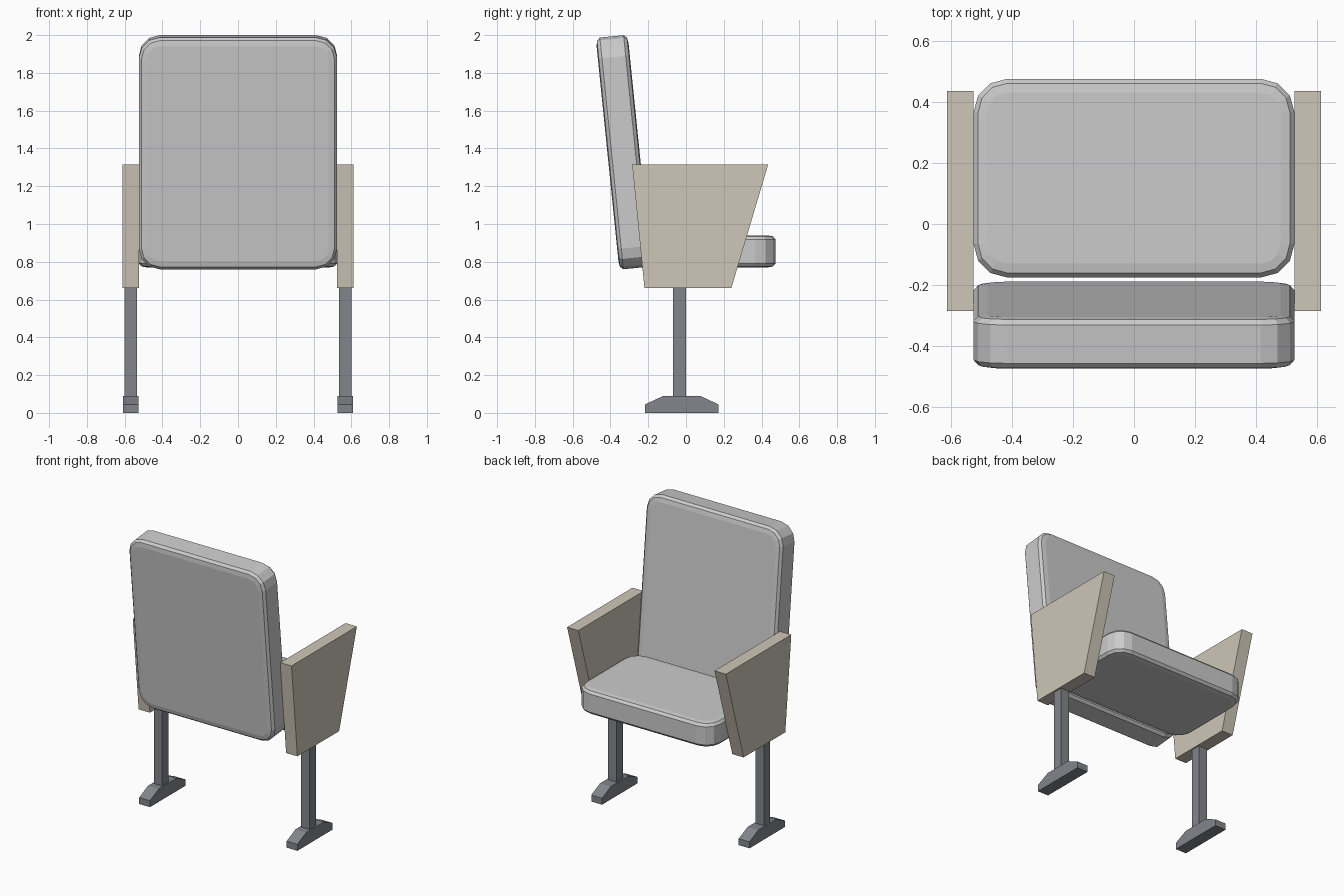
import bpy, bmesh
from math import radians, sin, cos, pi

if "Cube" in bpy.data.objects:
    bpy.data.objects.remove(bpy.data.objects["Cube"])


def material(name, rgb):
    m = bpy.data.materials.new(name)
    m.diffuse_color = (*rgb, 1)
    m.use_nodes = True
    m.node_tree.nodes["Principled BSDF"].inputs["Base Color"].default_value = m.diffuse_color
    return m


WOOD = material("beige_panel", (0.62, 0.57, 0.48))
METAL = material("dark_metal", (0.23, 0.235, 0.26))


def finish(name, bm, mat=None):
    bmesh.ops.recalc_face_normals(bm, faces=bm.faces)
    me = bpy.data.meshes.new(name)
    bm.to_mesh(me)
    bm.free()
    ob = bpy.data.objects.new(name, me)
    bpy.context.collection.objects.link(ob)
    if mat:
        me.materials.append(mat)
    return ob


def rounded_rect(hx, hy, r, seg=3):
    """Outline of a rectangle with rounded corners."""
    pts = []
    for i, (sx, sy) in enumerate([(1, 1), (-1, 1), (-1, -1), (1, -1)]):
        for k in range(seg + 1):
            a = (i + k / seg) * pi / 2
            pts.append((sx * (hx - r) + r * cos(a), sy * (hy - r) + r * sin(a)))
    return pts


def cushion(name, width, length, thick, loc, tilt=0):
    """Padded slab: rounded outline lofted through a soft edge profile."""
    edge = [(0.045, 0.0), (0.015, 0.005), (0.0, 0.022)]
    levels = [(i, z - thick / 2) for i, z in edge]
    levels += [(i, -z) for i, z in reversed(levels)]
    bm = bmesh.new()
    rings = [[bm.verts.new((x, y, z))
              for x, y in rounded_rect(width / 2 - i, length / 2 - i, 0.11 - i)]
             for i, z in levels]
    n = len(rings[0])
    for a, b in zip(rings, rings[1:]):
        for k in range(n):
            bm.faces.new((a[k], a[(k + 1) % n], b[(k + 1) % n], b[k]))
    bm.faces.new(rings[0])
    bm.faces.new(rings[-1])
    ob = finish(name, bm)
    ob.location = loc
    ob.rotation_euler.x = tilt
    return ob


def side_plate(name, profile, x0, x1, mat):
    """Extrude a (y, z) profile between two x positions."""
    bm = bmesh.new()
    a = [bm.verts.new((x0, y, z)) for y, z in profile]
    b = [bm.verts.new((x1, y, z)) for y, z in profile]
    n = len(profile)
    for k in range(n):
        bm.faces.new((a[k], a[(k + 1) % n], b[(k + 1) % n], b[k]))
    bm.faces.new(a)
    bm.faces.new(b)
    return finish(name, bm, mat)


# Cushions
cushion("seat", 1.05, 0.65, 0.17, (0, 0.15, 0.855))
cushion("backrest", 1.05, 1.233, 0.17, (0, -0.331, 1.38), radians(95.8))

# Armrest panel, leg and foot on each side
ARM = [(-0.285, 1.315), (0.435, 1.315), (0.24, 0.66), (-0.22, 0.66)]
LEG = [(-0.07, 0.09), (0.0, 0.09), (0.0, 0.66), (-0.07, 0.66)]
FOOT = [(-0.217, 0), (0.172, 0), (0.172, 0.045), (0.075, 0.09),
        (-0.12, 0.09), (-0.217, 0.045)]
for side, s in (("left", -1), ("right", 1)):
    side_plate(side + "_armrest", ARM, s * 0.525, s * 0.612, WOOD)
    side_plate(side + "_leg", LEG, s * 0.536, s * 0.6, METAL)
    side_plate(side + "_foot", FOOT, s * 0.527, s * 0.61, METAL)
